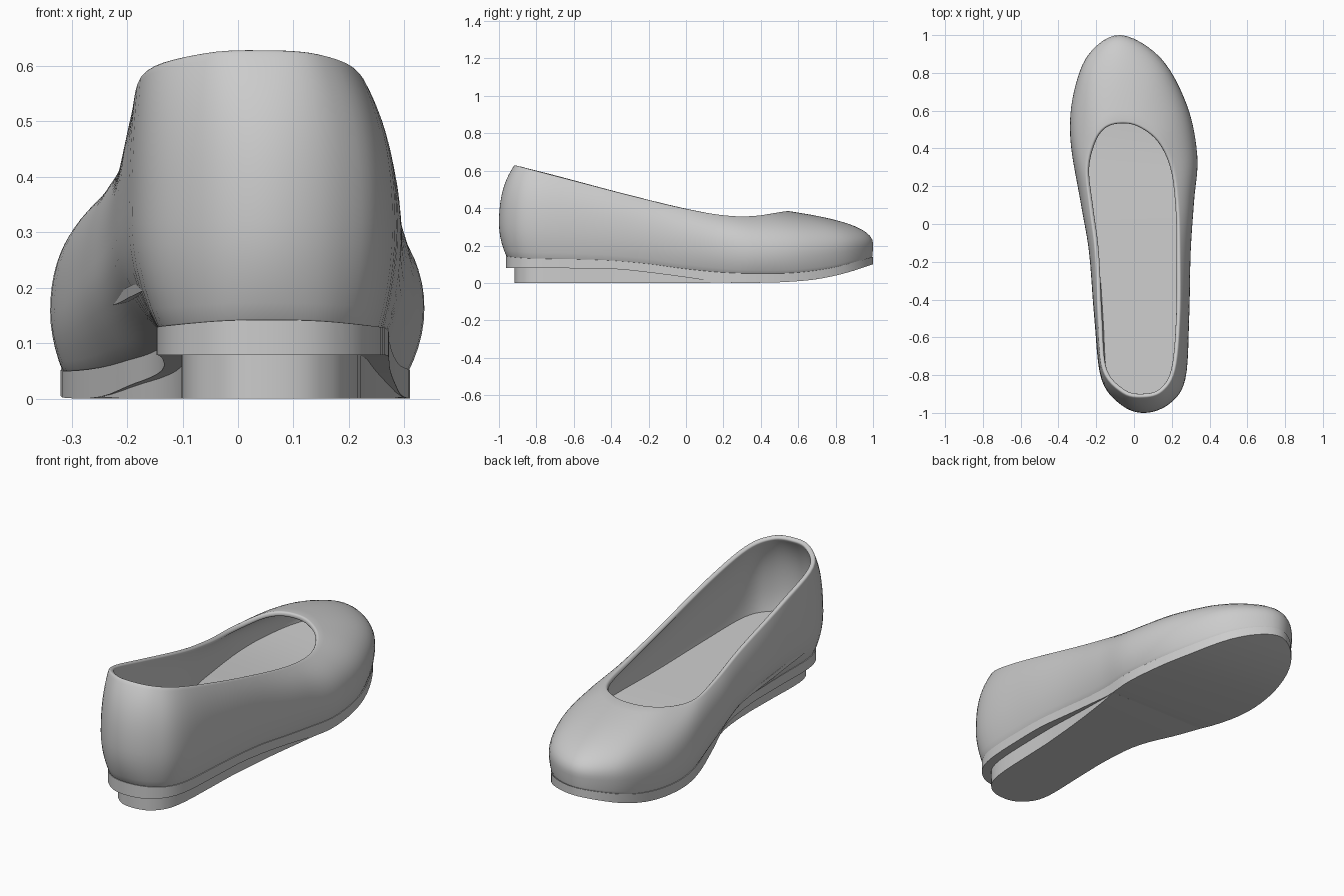
import bpy
from mathutils import Vector

if "Cube" in bpy.data.objects:
    bpy.data.objects.remove(bpy.data.objects["Cube"])

SUB = 6  # curve samples between outline points


def table(pts):
    """Smooth height curve z(y) through a few points."""
    def slope(i):
        a, b = pts[max(i - 1, 0)], pts[min(i + 1, len(pts) - 1)]
        return (b[1] - a[1]) / (b[0] - a[0])

    def f(y):
        y = min(max(y, pts[0][0]), pts[-1][0])
        i = next(k for k in range(len(pts) - 1) if y <= pts[k + 1][0])
        (y0, z0), (y1, z1) = pts[i], pts[i + 1]
        h = y1 - y0
        t = (y - y0) / h
        return ((2*t**3 - 3*t*t + 1) * z0 + (t**3 - 2*t*t + t) * h * slope(i)
                + (3*t*t - 2*t**3) * z1 + (t**3 - t*t) * h * slope(i + 1))
    return f


def closed_curve(pts):
    """Closed Catmull-Rom curve, sampled evenly per segment."""
    p, n, out = [Vector(q) for q in pts], len(pts), []
    for i in range(n):
        a, b, c, d = (p[(i + k) % n] for k in (-1, 0, 1, 2))
        for s in range(SUB):
            t = s / SUB
            out.append(0.5 * (2*b + (c - a)*t + (2*a - 5*b + 4*c - d)*t*t
                              + (3*b - a - 3*c + d)*t**3))
    return out


def inset(ring, dist):
    """Move an outline inwards; dist is a function of y."""
    n, out = len(ring), []
    for i, p in enumerate(ring):
        t = (ring[(i + 1) % n] - ring[i - 1]).normalized()
        out.append(p - Vector((t.y, -t.x)) * dist(p.y))
    return out


def make(name, verts, faces, angle):
    me = bpy.data.meshes.new(name)
    me.from_pydata(verts, [], faces)
    ob = bpy.data.objects.new(name, me)
    bpy.context.collection.objects.link(ob)
    bpy.ops.object.select_all(action='DESELECT')
    ob.select_set(True)
    bpy.context.view_layer.objects.active = ob
    bpy.ops.object.shade_smooth_by_angle(angle=angle)
    return ob


def slab(name, ring, bottom, top):
    """Solid between two height curves, filled across from side to side."""
    n = len(ring)
    verts = [(p.x, p.y, bottom(p.y)) for p in ring] + [(p.x, p.y, top(p.y)) for p in ring]
    faces = [(i, (i + 1) % n, n + (i + 1) % n, n + i) for i in range(n)]
    for i in range(n // 2):
        strip = list(dict.fromkeys((i, i + 1, n - i - 1, (n - i) % n)))
        faces.append([n + k for k in strip])
        faces.append(strip[::-1])
    return make(name, verts, faces, 0.6)


# Outlines run heel, outer side, toe, inner side
base = closed_curve([
    (.06, -.962), (.175, -.925), (.25, -.8), (.27, -.5), (.275, -.15), (.29, .12),
    (.31, .35), (.26, .63), (.13, .88), (-.07, 1), (-.23, .905), (-.305, .7),
    (-.312, .42), (-.215, .1), (-.138, -.15), (-.142, -.5), (-.14, -.8), (-.055, -.93)])
bulge = closed_curve([
    (.06, -1), (.19, -.95), (.272, -.82), (.292, -.5), (.3, -.15), (.318, .12),
    (.335, .36), (.28, .63), (.14, .88), (-.07, 1), (-.235, .905), (-.318, .7),
    (-.337, .45), (-.28, .1), (-.238, -.15), (-.21, -.5), (-.173, -.82), (-.065, -.96)])
rim = closed_curve([
    (.05, -.915), (.148, -.885), (.215, -.77), (.24, -.5), (.24, -.15), (.23, .1),
    (.2, .3), (.13, .44), (.025, .518), (-.07, .535), (-.155, .51), (-.215, .43),
    (-.25, .28), (-.232, .08), (-.205, -.15), (-.19, -.5), (-.167, -.77), (-.06, -.893)])

# Height curves along the shoe
rim_z = table([(-.915, .632), (-.6, .55), (-.3, .472), (0, .4), (.2, .365), (.35, .36), (.535, .386)])
bulge_z = table([(-1, .32), (-.5, .3), (0, .22), (.35, .16), (.7, .17), (1, .21)])
sole_top = table([(-1, .146), (-.85, .132), (-.6, .127), (-.4, .12), (-.2, .102), (0, .075),
                  (.2, .056), (.4, .05), (.6, .056), (.8, .085), (1, .14)])
sole_low = table([(-1, .079), (-.4, .075), (-.2, .056), (0, .03), (.2, .003),
                  (.4, .001), (.55, .006), (.7, .02), (.85, .052), (1, .1)])
floor_z = table([(-1, .225), (0, .185), (.5, .16), (1, .19)])

# Upper: swept from the sole, round the bulge, up to the rim of the opening
LOW, HIGH = 5, 12
foot = inset(base, lambda y: .005)
rows = [[] for _ in range(LOW + HIGH + 1)]
for b, m, r in zip(foot, bulge, rim):
    zb, zm, zr = sole_top(b.y) - .006, bulge_z(m.y), rim_z(r.y)
    for k in range(LOW):
        t = k / LOW
        p = b.lerp(m, 1 - (1 - t) ** 2)
        rows[k].append((p.x, p.y, zb + (zm - zb) * t))
    q = r.lerp(m, .57)
    dz = zr - zm
    ctrl = [Vector((m.x, m.y, zm)), Vector((m.x, m.y, zm + .5 * dz)),
            Vector((q.x, q.y, zr - .22 * dz)), Vector((r.x, r.y, zr))]
    for k in range(HIGH + 1):
        t = k / HIGH
        w = ((1 - t)**3, 3*t*(1 - t)**2, 3*t*t*(1 - t), t**3)
        rows[LOW + k].append(sum((c * u for c, u in zip(ctrl, w)), Vector((0, 0, 0))))
n = len(base)
faces = [(j*n + i, j*n + (i + 1) % n, (j + 1)*n + (i + 1) % n, (j + 1)*n + i)
         for j in range(LOW + HIGH) for i in range(n)]
upper = make("upper", [v for row in rows for v in row], faces, 1.0)
shell = upper.modifiers.new("wall", 'SOLIDIFY')
shell.thickness, shell.offset = .024, -1
edge = upper.modifiers.new("rounded_rim", 'BEVEL')
edge.width, edge.segments, edge.angle_limit = .009, 3, 1.0

# Insole inside the shell
slab("insole", inset(bulge, lambda y: .02), lambda y: floor_z(y) - .02, floor_z)

# Thin sole following the upper
slab("sole", base, sole_low, sole_top)

# Wedge heel, blending into the sole under the arch
k = max(i for i in range(n // 2) if base[i].y < .2 or base[-i].y < .2)
heel = inset(base, lambda y: .045 * min(1, max(0, (.2 - y) / .6)))
slab("wedge_heel", heel[:k + 1] + heel[n - k:],
     lambda y: max(0, (y - .1) * .03), lambda y: sole_low(y) + .006)
